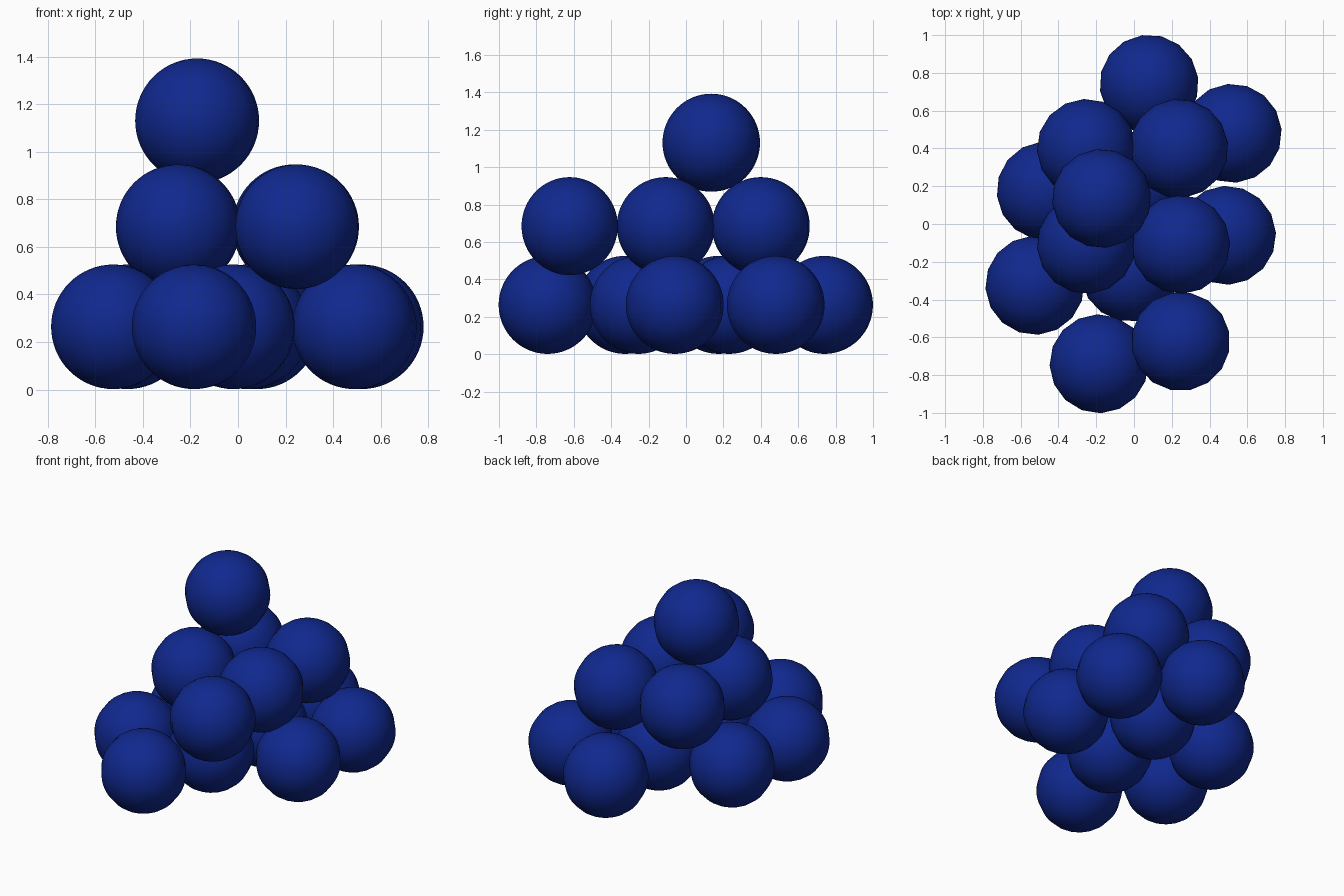
import bpy, math

if "Cube" in bpy.data.objects:
    bpy.data.objects.remove(bpy.data.objects["Cube"])

R = 0.262

mat = bpy.data.materials.new("dark_blue")
mat.diffuse_color = (0.005, 0.021, 0.27, 1)
mat.use_nodes = True
mat.node_tree.nodes["Principled BSDF"].inputs["Base Color"].default_value = mat.diffuse_color

# Layers of stacked balls: height of centres, then (x, y, spin in degrees)
layers = {
    "bottom": (0.264, [(0.08, 0.74, 8), (0.52, 0.48, 5), (0.49, -0.06, 3),
                       (0.04, 0.23, 0), (-0.02, -0.255, 9), (-0.465, 0.175, 6),
                       (-0.525, -0.325, 4), (-0.185, -0.74, 2)]),
    "middle": (0.685, [(-0.252, 0.40, 3), (0.237, 0.40, 7), (-0.252, -0.108, 5),
                       (0.247, -0.108, 2), (0.247, -0.622, 11)]),
    "top": (1.131, [(-0.172, 0.135, 6)]),
}


def ball(name, x, y, z, spin):
    bpy.ops.mesh.primitive_uv_sphere_add(segments=16, ring_count=32, radius=R,
                                         location=(x, y, z),
                                         rotation=(0, 0, math.radians(spin)))
    ob = bpy.context.object
    ob.name = name
    ob.data.materials.append(mat)
    bpy.ops.object.shade_smooth_by_angle(angle=math.radians(35))


for layer, (z, spots) in layers.items():
    for i, (x, y, spin) in enumerate(spots, 1):
        ball(f"{layer}_ball_{i}", x, y, z, spin)
